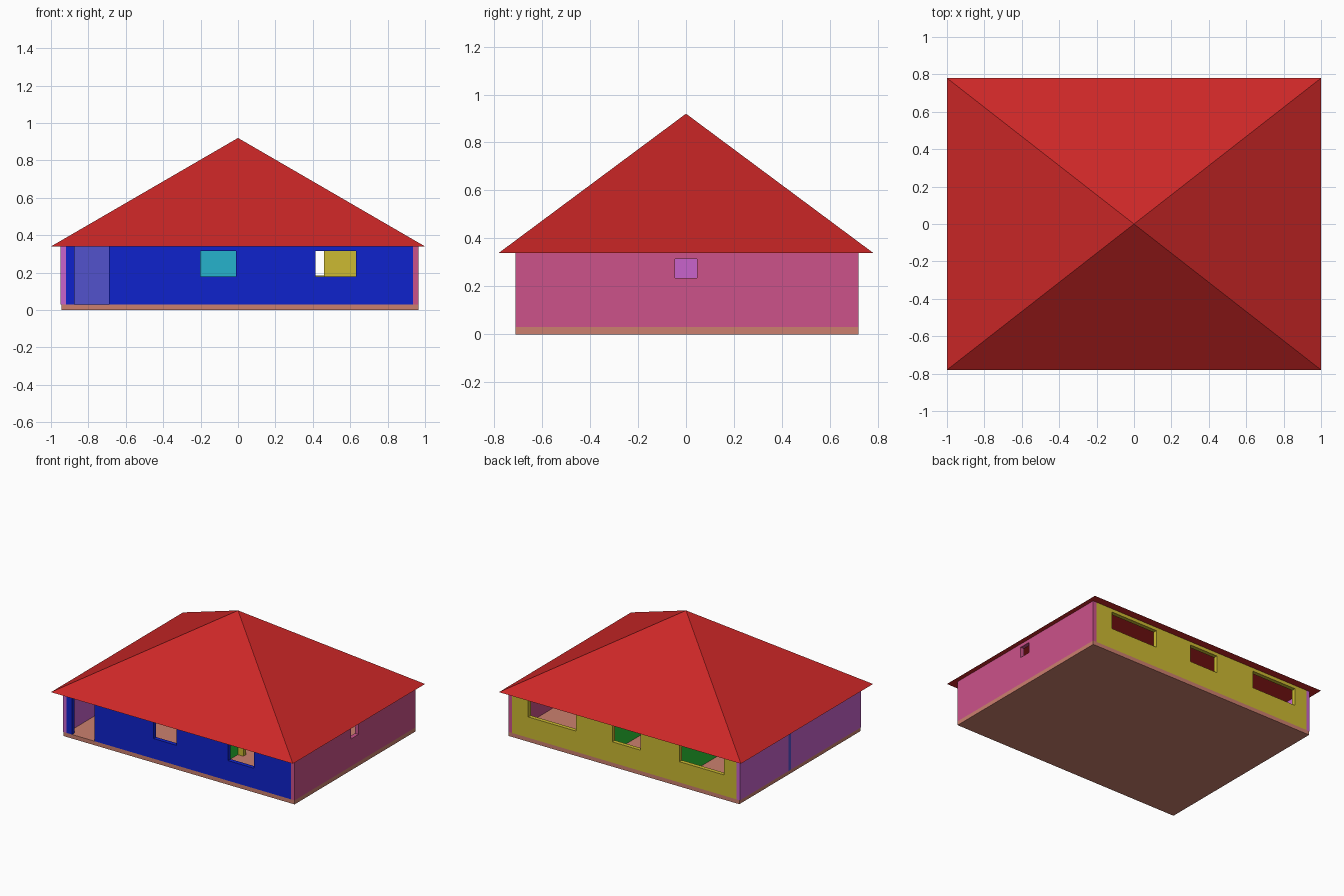
import bpy, bmesh, math
from mathutils import Matrix, Vector

cube = bpy.data.objects.get("Cube")
if cube:
    bpy.data.objects.remove(cube, do_unlink=True)


def material(name, r, g, b):
    def lin(c):
        c /= 255
        return c / 12.92 if c <= 0.04045 else ((c + 0.055) / 1.055) ** 2.4
    col = (lin(r), lin(g), lin(b), 1)
    m = bpy.data.materials.new(name)
    m.use_nodes = True
    m.diffuse_color = col
    m.node_tree.nodes["Principled BSDF"].inputs["Base Color"].default_value = col
    return m


RED = material("roof red", 204, 39, 39)
BLUE = material("deep blue", 15, 34, 204)
PINK = material("pink", 204, 82, 138)
PURPLE = material("purple", 200, 100, 204)
YELLOW = material("mustard yellow", 204, 186, 50)
INDIGO = material("indigo", 82, 82, 204)
TEAL = material("teal", 38, 178, 204)
GREEN = material("green", 44, 200, 54)
CLAY = material("clay", 204, 128, 110)

FLOOR, TOP, THICK = 0.03, 0.34, 0.03


def finish(name, bm, mat):
    bmesh.ops.recalc_face_normals(bm, faces=bm.faces)
    mesh = bpy.data.meshes.new(name)
    bm.to_mesh(mesh)
    bm.free()
    mesh.materials.append(mat)
    ob = bpy.data.objects.new(name, mesh)
    bpy.context.collection.objects.link(ob)
    return ob


def wall(name, mat, axis, start, end, near, openings=()):
    """Upright wall along an axis; openings are (from, to, bottom, top)."""
    runs = sorted({start, end, *(v for o in openings for v in o[:2])})
    heights = sorted({FLOOR, TOP, *(v for o in openings for v in o[2:])})
    bm = bmesh.new()

    def point(s, z):
        return bm.verts.new((s, near, z) if axis == "x" else (near, s, z))

    grid = [[point(s, z) for z in heights] for s in runs]
    for i in range(len(runs) - 1):
        for j in range(len(heights) - 1):
            s = (runs[i] + runs[i + 1]) / 2
            z = (heights[j] + heights[j + 1]) / 2
            if not any(a < s < b and c < z < d for a, b, c, d in openings):
                bm.faces.new((grid[i][j], grid[i + 1][j],
                              grid[i + 1][j + 1], grid[i][j + 1]))
    bmesh.ops.delete(bm, geom=[v for v in bm.verts if not v.link_faces], context="VERTS")
    out = bmesh.ops.extrude_face_region(bm, geom=bm.faces[:], use_keep_orig=True)
    moved = [v for v in out["geom"] if isinstance(v, bmesh.types.BMVert)]
    shift = Vector((0, THICK, 0) if axis == "x" else (THICK, 0, 0))
    bmesh.ops.translate(bm, verts=moved, vec=shift)
    return finish(name, bm, mat)


# Floor slab
bm = bmesh.new()
bmesh.ops.create_cube(bm, size=1, matrix=Matrix.Translation((0.01, 0.005, FLOOR / 2))
                      @ Matrix.Diagonal((1.91, 1.43, FLOOR, 1)))
finish("floor_slab", bm, CLAY)

# Pyramid roof
bm = bmesh.new()
bmesh.ops.create_cone(bm, cap_ends=True, segments=4, radius1=math.sqrt(2), radius2=0, depth=0.58,
                      matrix=Matrix.Translation((0, 0, TOP + 0.29))
                      @ Matrix.Diagonal((1, 0.78, 1, 1)) @ Matrix.Rotation(math.pi / 4, 4, "Z"))
bmesh.ops.remove_doubles(bm, verts=bm.verts, dist=0.001)
finish("roof", bm, RED)

# Outer walls
door = (-0.875, -0.69, FLOOR, TOP)
wall("front_wall", BLUE, "x", -0.92, 0.935, -0.71,
     [door, (-0.2, -0.01, 0.18, 0.315), (0.415, 0.63, 0.18, 0.315)])
wall("back_wall", YELLOW, "x", -0.92, 0.935, 0.69,
     [(a, b, 0.185, 0.315) for a, b in ((-0.82, -0.45), (-0.13, 0.105), (0.405, 0.8))])
wall("left_wall", PINK, "y", -0.71, 0.72, 0.935, [(-0.045, 0.045, 0.235, 0.315)])
wall("right_wall_front", PURPLE, "y", -0.71, 0.115, -0.95)
wall("right_wall_back", PURPLE, "y", 0.145, 0.72, -0.95)

# Room partitions
wall("entry_partition", INDIGO, "x", -0.95, -0.43, 0.115)
wall("middle_partition", TEAL, "x", -0.43, 0.2, 0.115)
wall("corner_room_partition", YELLOW, "x", 0.23, 0.935, -0.33, [(0.275, 0.46, FLOOR, TOP)])
wall("back_room_divider", GREEN, "y", 0.145, 0.69, -0.42)
wall("back_room_divider_2", GREEN, "y", 0.115, 0.69, 0.2)
wall("front_room_divider", GREEN, "y", -0.68, -0.3, 0.2)
